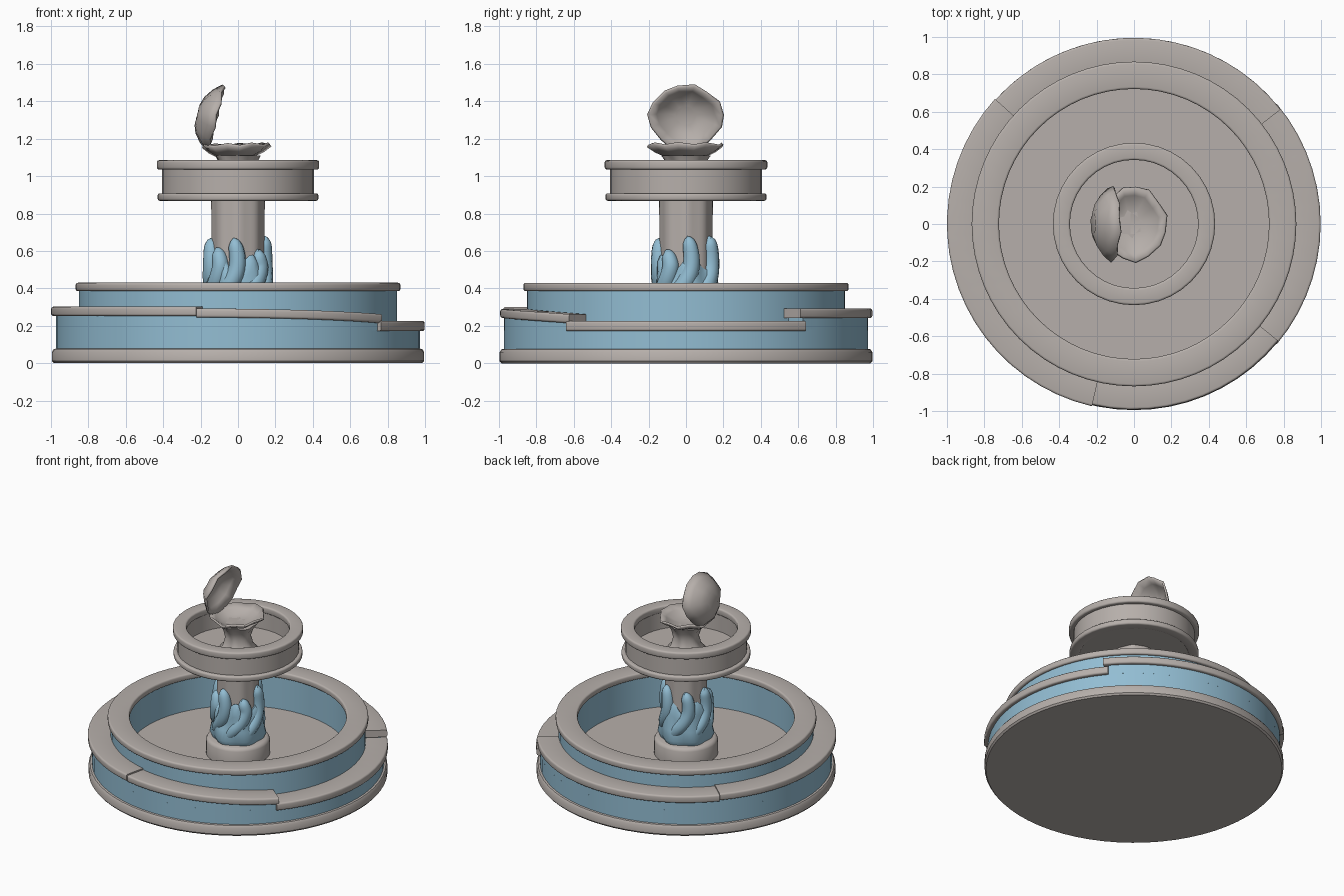
import bpy, bmesh
from math import sin, cos, pi, radians
from mathutils import Vector

if "Cube" in bpy.data.objects:
    bpy.data.objects.remove(bpy.data.objects["Cube"])


def material(name, rgb):
    m = bpy.data.materials.new(name)
    m.use_nodes = True
    m.diffuse_color = (*rgb, 1)
    bsdf = m.node_tree.nodes["Principled BSDF"]
    bsdf.inputs["Base Color"].default_value = (*rgb, 1)
    bsdf.inputs["Roughness"].default_value = 0.8
    return m


STONE = material("warm grey stone", (0.47, 0.43, 0.405))
BLUE = material("pale blue", (0.29, 0.51, 0.65))


def smooth(obj, angle):
    bpy.ops.object.select_all(action="DESELECT")
    obj.select_set(True)
    bpy.context.view_layer.objects.active = obj
    bpy.ops.object.shade_smooth_by_angle(angle=radians(angle))


def finish(name, bm, mat, angle=38):
    bmesh.ops.remove_doubles(bm, verts=bm.verts, dist=0.0001)
    bmesh.ops.recalc_face_normals(bm, faces=bm.faces)
    me = bpy.data.meshes.new(name)
    bm.to_mesh(me)
    bm.free()
    me.materials.append(mat)
    obj = bpy.data.objects.new(name, me)
    bpy.context.collection.objects.link(obj)
    smooth(obj, angle)
    return obj


def slab(r0, r1, z0, z1, b=0.012):
    """Rounded rectangle cross-section, closed."""
    pts = []
    corners = [(r1 - b, z0 + b, -90), (r1 - b, z1 - b, 0), (r0 + b, z1 - b, 90), (r0 + b, z0 + b, 180)]
    for r, z, start in corners:
        for k in range(4):
            a = radians(start + 30 * k)
            pts.append((r + b * cos(a), z + b * sin(a)))
    return pts


def box(r0, r1, z0, z1):
    return [(r1, z0), (r1, z1), (r0, z1), (r0, z0)]


def sweep(name, profile, mat, a0=0, a1=360, sides=64, warp=None, angle=38):
    """Turn a profile about z; one that starts on the axis makes a solid."""
    full, closed = a1 - a0 == 360, profile[0][0] > 0
    steps = sides if full else max(4, round(sides * (a1 - a0) / 360))
    bm = bmesh.new()
    rings = []
    for i in range(steps if full else steps + 1):
        a = radians(a0 + (a1 - a0) * i / steps)
        ring = []
        for r, z in profile:
            if warp:
                r, z = warp(a, r, z)
            ring.append(bm.verts.new((r * cos(a), r * sin(a), z)))
        rings.append(ring)
    n = len(profile)
    for i in range(steps):
        p, q = rings[i], rings[(i + 1) % len(rings)]
        for j in range(n if closed else n - 1):
            k = (j + 1) % n
            bm.faces.new((p[j], q[j], q[k], p[k]))
    if not full:
        bm.faces.new(rings[0])
        bm.faces.new(rings[-1])
    return finish(name, bm, mat, angle)


# Base and outer wall
sweep("base_plinth", [(0, 0), (0.985, 0), (0.995, 0.012), (0.995, 0.06), (0.985, 0.075),
                      (0.96, 0.08), (0, 0.08)], STONE)
sweep("outer_wall_lower", box(0.83, 0.972, 0.07, 0.18), BLUE)
sweep("outer_wall_upper", box(0.83, 0.972, 0.175, 0.26), BLUE, 40, 320)


# Ledge: one low stretch on the left, three higher pieces around the rest
def sag(a, r, z):
    return r, z - 0.03 * max(0, (a - radians(257)) / radians(64)) ** 2


sweep("ledge_low", slab(0.83, 0.998, 0.172, 0.226), STONE, -40, 40)
sweep("ledge_back", slab(0.83, 0.995, 0.242, 0.293), STONE, 38, 138)
sweep("ledge_right", slab(0.83, 1.0, 0.252, 0.302), STONE, 138, 257)
sweep("ledge_front", slab(0.83, 0.992, 0.244, 0.292), STONE, 257, 321, warp=sag)

# Pool
sweep("pool_wall", box(0.735, 0.85, 0.14, 0.395), BLUE)
sweep("pool_rim", slab(0.722, 0.868, 0.385, 0.43), STONE)
sweep("pool_floor", [(0, 0.07), (0.8, 0.07), (0.8, 0.155), (0, 0.155)], STONE)

# Pedestal and column
sweep("pedestal", [(0, 0.15), (0.213, 0.15), (0.213, 0.255), (0.205, 0.27), (0.19, 0.278), (0, 0.278)],
      STONE, sides=32)
sweep("column", [(0, 0.27), (0.14, 0.27), (0.138, 0.6), (0.14, 0.89), (0, 0.89)], STONE, sides=48,
      warp=lambda a, r, z: (r * (1 + 0.025 * cos(8 * a)), z))


# Water splash: wavy sleeve with curling crests
def crest(a, r, z):
    lift = 0.04 * sin(5 * a + 0.6) if z > 0.4 else 0
    return r * (1 + 0.05 * cos(6 * a + 12 * z)), z + lift


sweep("water_sleeve", [(0.12, 0.275), (0.165, 0.275), (0.182, 0.31), (0.172, 0.38), (0.166, 0.45),
                       (0.16, 0.51), (0.145, 0.54), (0.12, 0.53)], BLUE, sides=48, warp=crest, angle=60)
for i, (tip, top) in enumerate([(5, 0.67), (62, 0.67), (125, 0.65), (180, 0.66), (222, 0.61), (262, 0.66), (318, 0.6)]):
    cu = bpy.data.curves.new("water_crest", "CURVE")
    cu.dimensions = "3D"
    cu.bevel_depth = 1
    cu.bevel_resolution = 3
    cu.use_fill_caps = True
    path = cu.splines.new("NURBS")
    # turn from the tip, height, distance from the axis, thickness
    stations = [(-48, 0.30, 0.14, 0.025), (-32, 0.36, 0.143, 0.045), (-6, 0.42, 0.143, 0.05),
                (9, 0.51, 0.143, 0.046), (6, top - 0.06, 0.142, 0.044), (0, top - 0.01, 0.143, 0.036),
                (-5, top, 0.145, 0.012)]
    path.points.add(len(stations) - 1)
    for p, (turn, z, r, thick) in zip(path.points, stations):
        a = radians(tip + turn)
        p.co = (r * cos(a), r * sin(a), z, 1)
        p.radius = thick
    path.use_endpoint_u = True
    path.order_u = 4
    path.resolution_u = 4
    cu.materials.append(BLUE)
    obj = bpy.data.objects.new("water_crest", cu)
    bpy.context.collection.objects.link(obj)
    bpy.ops.object.select_all(action="DESELECT")
    obj.select_set(True)
    bpy.context.view_layer.objects.active = obj
    bpy.ops.object.convert(target="MESH")
    smooth(bpy.context.view_layer.objects.active, 60)

# Upper basin
sweep("basin_floor", [(0, 0.872), (0.39, 0.872), (0.39, 0.915), (0, 0.915)], STONE, sides=40)
sweep("basin_lower_rim", slab(0.36, 0.43, 0.868, 0.908), STONE, sides=40)
sweep("basin_wall", box(0.352, 0.405, 0.88, 1.05), STONE, sides=40)
sweep("basin_upper_rim", slab(0.343, 0.434, 1.035, 1.085), STONE, sides=40)

# Twisted stem
sweep("shell_stem", [(0, 0.9), (0.14, 0.9), (0.1, 0.95), (0.082, 1.01), (0.095, 1.06), (0.125, 1.11), (0, 1.11)],
      STONE, sides=40, warp=lambda a, r, z: (r * (1 + 0.06 * cos(6 * a + 14 * z)), z))


# Open shell: outline runs from hinge to tip, dished between
def shell(name, hinge, along, bulge, length, depth, scallop):
    along, bulge, side = Vector(along).normalized(), Vector(bulge).normalized(), Vector((0, 1, 0))
    half = [(0, 0.07), (0.06, 0.13), (0.13, 0.185), (0.2, 0.2), (0.27, 0.175), (0.33, 0.11), (0.365, 0.045)]
    outline = half + [(p, -w) for p, w in reversed(half)]
    centre = Vector((0.17, 0))
    bm = bmesh.new()
    rings = []
    for s in (1, 0.8, 0.55, 0.3):
        ring = []
        for i, pt in enumerate(outline):
            edge = (1 + scallop * (-1) ** i * s) * s
            p, w = centre + (Vector(pt) - centre) * edge
            h = depth * (1 - s ** 2.6) + 0.006 * (-1) ** i * s
            ring.append(bm.verts.new(Vector(hinge) + along * p * length / 0.365 + side * w + bulge * h))
        rings.append(ring)
    n = len(outline)
    for p, q in zip(rings, rings[1:]):
        for i in range(n):
            j = (i + 1) % n
            bm.faces.new((p[i], p[j], q[j], q[i]))
    bm.faces.new(rings[-1])
    obj = finish(name, bm, STONE, 40)
    thick = obj.modifiers.new("thickness", "SOLIDIFY")
    thick.thickness = 0.014
    thick.offset = 0
    return obj


shell("shell_lower", (-0.185, 0, 1.163), (1, 0, 0.02), (0, 0, -1), 0.355, 0.068, 0.025)
shell("shell_upper", (-0.158, 0, 1.14), (0.085, 0, 0.35), (-0.35, 0, 0.085), 0.35, 0.1, 0.012)
